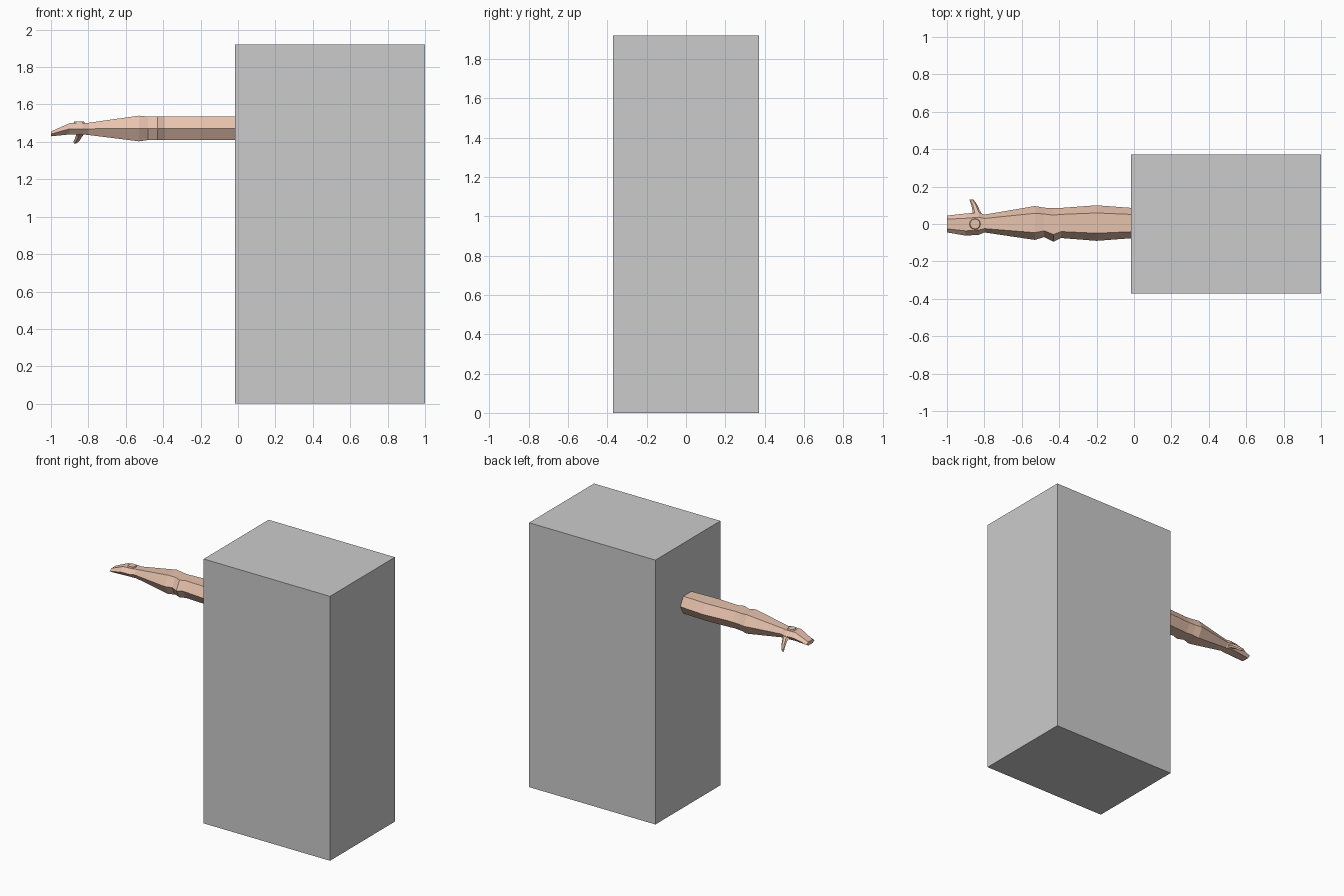
import bpy, bmesh, math
from mathutils import Vector

if "Cube" in bpy.data.objects:
    bpy.data.objects.remove(bpy.data.objects["Cube"])

skin = bpy.data.materials.new("skin")
skin.diffuse_color = (0.80, 0.54, 0.42, 1)
skin.use_nodes = True
skin.node_tree.nodes["Principled BSDF"].inputs["Base Color"].default_value = skin.diffuse_color


def add_object(name, bm, mat=None):
    bmesh.ops.recalc_face_normals(bm, faces=bm.faces)
    mesh = bpy.data.meshes.new(name)
    bm.to_mesh(mesh)
    bm.free()
    if mat:
        mesh.materials.append(mat)
    obj = bpy.data.objects.new(name, mesh)
    bpy.context.collection.objects.link(obj)
    return obj


def loft(name, rings, mat):
    """Skin a list of equal-length point rings and cap both ends."""
    bm = bmesh.new()
    vr = [[bm.verts.new(p) for p in r] for r in rings]
    n = len(vr[0])
    for a, b in zip(vr, vr[1:]):
        for i in range(n):
            j = (i + 1) % n
            bm.faces.new((a[i], a[j], b[j], b[i]))
    bm.faces.new(vr[0])
    bm.faces.new(vr[-1])
    return add_object(name, bm, mat)


# Large block
bm = bmesh.new()
bmesh.ops.create_cube(bm, size=1)
for v in bm.verts:
    v.co = (0.4925 + v.co.x * 1.015, v.co.y * 0.745, 0.96 + v.co.z * 1.92)
add_object("block", bm)

# Arm and hand: x, front y, back y, bottom z, middle z, top z
sections = [
    (0.00, -0.075, 0.085, 1.410, 1.472, 1.535),
    (-0.20, -0.090, 0.100, 1.410, 1.472, 1.535),
    (-0.39, -0.075, 0.086, 1.410, 1.472, 1.535),
    (-0.43, -0.095, 0.086, 1.410, 1.472, 1.535),
    (-0.48, -0.070, 0.087, 1.410, 1.472, 1.535),
    (-0.53, -0.085, 0.096, 1.403, 1.472, 1.540),
    (-0.80, -0.045, 0.050, 1.437, 1.470, 1.502),
    (-0.83, -0.058, 0.062, 1.440, 1.470, 1.502),
    (-0.90, -0.062, 0.056, 1.440, 1.470, 1.500),
    (-1.00, -0.045, 0.045, 1.430, 1.442, 1.456),
]
rings = []
for x, yf, yb, zb, zm, zt in sections:
    c, h = (yf + yb) / 2, (yb - yf) / 2
    k = 0.57 * h
    rings.append([(x, yf, zm), (x, c - k, zt), (x, c + k, zt),
                  (x, yb, zm), (x, c + k, zb), (x, c - k, zb)])
loft("arm", rings, skin)

# Thumb: centre and half sizes along x and z
thumb = [((-0.832, 0.035, 1.462), 0.030, 0.016),
         ((-0.845, 0.075, 1.442), 0.019, 0.018),
         ((-0.855, 0.105, 1.420), 0.016, 0.017),
         ((-0.870, 0.132, 1.400), 0.010, 0.010)]
loft("thumb", [[(c[0] + rx * math.cos(a), c[1], c[2] + rz * math.sin(a))
                for a in [math.tau * i / 6 for i in range(6)]]
               for c, rx, rz in thumb], skin)

# Round stud on the back of the hand
bm = bmesh.new()
bmesh.ops.create_cone(bm, cap_ends=True, segments=12, radius1=0.032,
                      radius2=0.026, depth=0.012)
bmesh.ops.translate(bm, verts=bm.verts, vec=Vector((-0.85, 0, 1.503)))
add_object("hand_stud", bm, skin)
